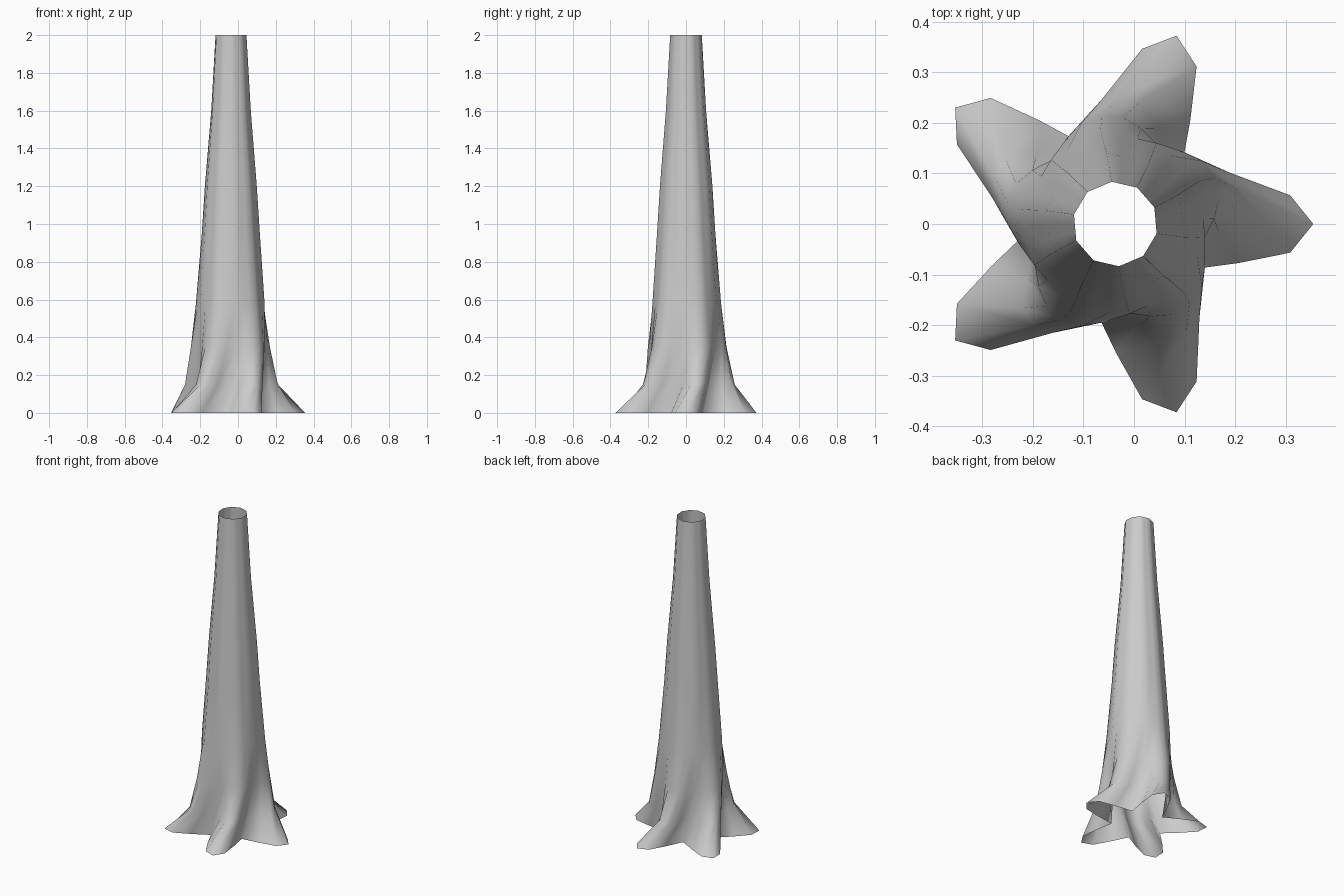
import bpy, math
from mathutils import Vector

if "Cube" in bpy.data.objects:
    bpy.data.objects.remove(bpy.data.objects["Cube"])

ROOTS = 5
CX = -0.037          # trunk axis offset, centres the five roots on x


def sector(pts, twist, z):
    """One ring: half-root section (angle, radius) mirrored and repeated five times."""
    valley = pts[-1]
    side = pts[1:-1]
    full = [pts[0]] + side + [valley] + [(72 - a, r) for a, r in reversed(side)]
    ring = []
    for k in range(ROOTS):
        for a, r in full:
            t = math.radians(a + twist + 72 * k)
            ring.append(Vector((CX + r * math.cos(t), r * math.sin(t), z)))
    return ring


def decagon(ridge, valley, twist, z):
    """Trunk ring: ten corners with in-between points on the straight edges."""
    corners = sector([(0, ridge), (36, valley)], twist, z)
    ring = []
    for i, p in enumerate(corners):
        q = corners[(i + 1) % len(corners)]
        ring += [p.lerp(q, j / 3) for j in range(3)]
    return ring


# Root flare at the ground, twisting up into the trunk
rings = [
    sector([(0, 0.392), (9.3, 0.351), (17.8, 0.254), (36, 0.158)], 0, 0),
    sector([(0, 0.258), (9, 0.249), (19, 0.205), (36, 0.158)], 15, 0.15),
    sector([(0, 0.216), (11, 0.212), (22, 0.196), (36, 0.177)], 25, 0.35),
    decagon(0.188, 0.180, 27, 0.58),
    decagon(0.157, 0.155, 26, 0.95),
    decagon(0.141, 0.139, 25, 1.2),
    decagon(0.107, 0.107, 24, 1.6),
    decagon(0.084, 0.084, 23, 2.0),
]

# Open-ended trunk skin
n = len(rings[0])
verts = [v for ring in rings for v in ring]
faces = []
for k in range(len(rings) - 1):
    for i in range(n):
        j = (i + 1) % n
        faces.append((k * n + i, k * n + j, (k + 1) * n + j, (k + 1) * n + i))

mesh = bpy.data.meshes.new("tree_trunk")
mesh.from_pydata(verts, [], faces)
trunk = bpy.data.objects.new("tree_trunk", mesh)
bpy.context.collection.objects.link(trunk)
for p in mesh.polygons:
    p.use_smooth = True
